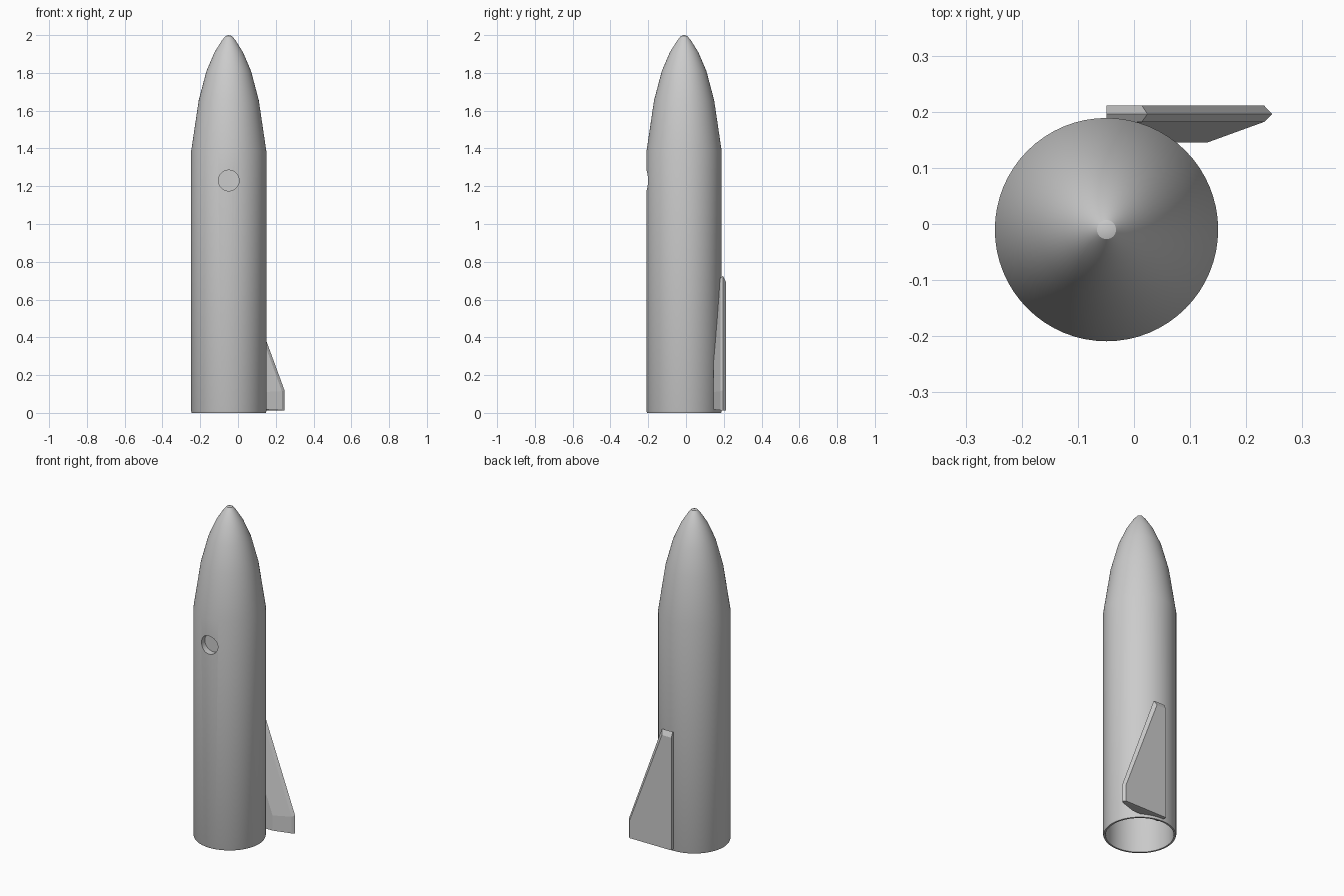
import bpy, bmesh, math

if "Cube" in bpy.data.objects:
    bpy.data.objects.remove(bpy.data.objects["Cube"])

CX, CY = -0.049, -0.01      # body axis
SEG = 64


def add_object(name, bm):
    bmesh.ops.recalc_face_normals(bm, faces=bm.faces)
    mesh = bpy.data.meshes.new(name)
    bm.to_mesh(mesh)
    bm.free()
    obj = bpy.data.objects.new(name, mesh)
    bpy.context.collection.objects.link(obj)
    return obj


def activate(obj):
    bpy.ops.object.select_all(action='DESELECT')
    obj.select_set(True)
    bpy.context.view_layer.objects.active = obj


def smooth(obj, angle=28):
    activate(obj)
    bpy.ops.object.shade_smooth_by_angle(angle=math.radians(angle))


def bridge(bm, a, b):
    n = len(a)
    for i in range(n):
        j = (i + 1) % n
        bm.faces.new((a[i], a[j], b[j], b[i]))


def lathe(name, profile):
    """Closed shell: the profile runs from outer tip to inner tip."""
    bm = bmesh.new()
    rings = [[bm.verts.new((CX + r * math.cos(2 * math.pi * i / SEG),
                            CY + r * math.sin(2 * math.pi * i / SEG), z))
              for i in range(SEG)] for r, z in profile[1:-1]]
    for a, b in zip(rings, rings[1:]):
        bridge(bm, a, b)
    for ring, (_, z) in ((rings[0], profile[0]), (rings[-1], profile[-1])):
        tip = bm.verts.new((CX, CY, z))
        for i in range(SEG):
            bm.faces.new((tip, ring[i], ring[(i + 1) % SEG]))
    return add_object(name, bm)


# Hollow body with ogive nose
outer = [(0, 2.0), (0.017, 1.995), (0.036, 1.972), (0.075, 1.91), (0.118, 1.81),
         (0.159, 1.655), (0.199, 1.385), (0.199, 0.008), (0.196, 0)]
inner = [(0.186, 0), (0.183, 0.008), (0.183, 1.385), (0.143, 1.65),
         (0.102, 1.80), (0.06, 1.895), (0, 1.97)]
body = lathe("rocket_body", outer + inner)

# Round window hole
WZ, WR = 1.23, 0.055
bpy.ops.mesh.primitive_cylinder_add(vertices=48, radius=WR, depth=0.14,
                                    location=(CX, CY - 0.2, WZ),
                                    rotation=(math.pi / 2, 0, 0))
cutter = bpy.context.object
cutter.name = "window_cutter"
cutter.hide_render = True
mod = body.modifiers.new("window_hole", 'BOOLEAN')
mod.operation = 'DIFFERENCE'
mod.solver = 'EXACT'
mod.object = cutter
activate(body)
bpy.ops.object.modifier_apply(modifier=mod.name)
bpy.data.objects.remove(cutter)
smooth(body)

# Recessed window pane with its short tube
bm = bmesh.new()
cup = [[bm.verts.new((CX + (WR + 0.0005) * math.cos(2 * math.pi * i / 48), y,
                      WZ + (WR + 0.0005) * math.sin(2 * math.pi * i / 48)))
        for i in range(48)] for y in (-0.194, -0.168)]
bridge(bm, *cup)
bm.faces.new(cup[1])
smooth(add_object("window_pane", bm))

# Single half fin: outlines stacked along y
# (y, outer x, bottom z, shoulder z, top x, top z)
sections = [(0.211, 0.232, 0.012, 0.115, 0.014, 0.695),
            (0.196, 0.246, 0.012, 0.120, 0.024, 0.725),
            (0.182, 0.232, 0.014, 0.115, 0.014, 0.715),
            (0.145, 0.130, 0.018, 0.110, 0.000, 0.465)]
bm = bmesh.new()
rings = [[bm.verts.new((px, y, pz)) for px, pz in
          ((CX, zb), (x, zb), (x, zs), (tx, tz), (CX, tz))]
         for y, x, zb, zs, tx, tz in sections]
for a, b in zip(rings, rings[1:]):
    bridge(bm, a, b)
bm.faces.new(rings[0])
bm.faces.new(rings[-1])
add_object("tail_fin", bm)
